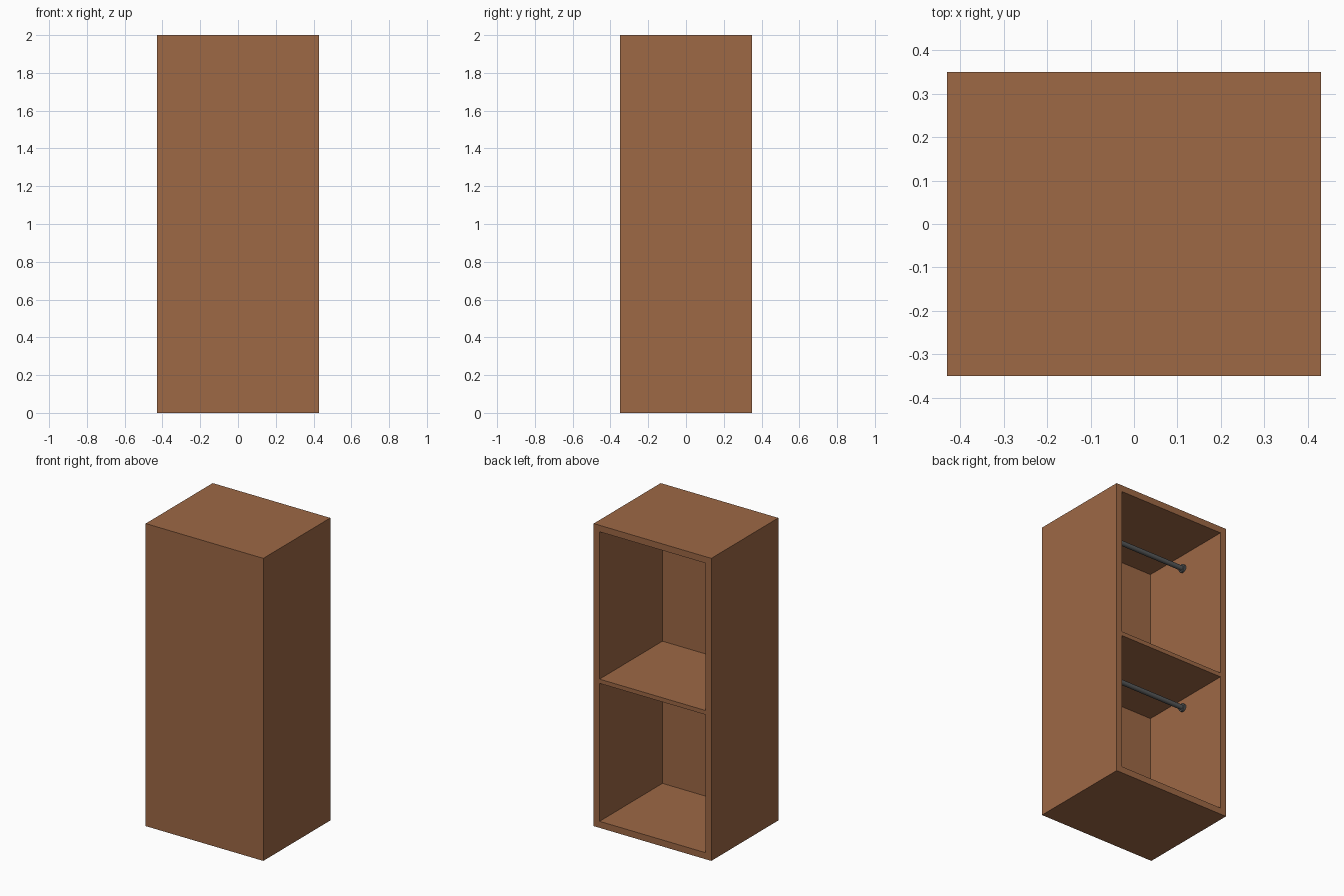
import bpy, bmesh, math
from mathutils import Matrix, Vector

if "Cube" in bpy.data.objects:
    bpy.data.objects.remove(bpy.data.objects["Cube"])

W, D, H, T = 0.86, 0.70, 2.0, 0.043   # width, depth, height, board thickness


def material(name, rgb):
    m = bpy.data.materials.new(name)
    m.diffuse_color = (*rgb, 1)
    m.use_nodes = True
    m.node_tree.nodes["Principled BSDF"].inputs["Base Color"].default_value = m.diffuse_color
    return m


wood = material("brown_wood", (0.337, 0.138, 0.060))
metal = material("dark_grey_metal", (0.095, 0.10, 0.102))


def finish(name, bm, mat):
    bmesh.ops.recalc_face_normals(bm, faces=bm.faces)
    mesh = bpy.data.meshes.new(name)
    bm.to_mesh(mesh)
    bm.free()
    mesh.materials.append(mat)
    ob = bpy.data.objects.new(name, mesh)
    bpy.context.collection.objects.link(ob)
    return ob


def box(size, centre):
    bm = bmesh.new()
    bmesh.ops.create_cube(bm, size=1, matrix=Matrix.Translation(centre) @ Matrix.Diagonal((*size, 1)))
    return bm


# Cabinet shell: a box hollowed out from its open +y side
bm = box((W, D, H), (0, 0, H / 2))
bm.normal_update()
opening = max(bm.faces, key=lambda f: f.calc_center_median().y)
bmesh.ops.inset_region(bm, faces=[opening], thickness=T, use_even_offset=True)
pushed = bmesh.ops.extrude_face_region(bm, geom=[opening])["geom"]
bmesh.ops.translate(bm, vec=(0, T - D, 0), verts=[v for v in pushed if isinstance(v, bmesh.types.BMVert)])
if opening.is_valid:
    bmesh.ops.delete(bm, geom=[opening], context="FACES_ONLY")
finish("cabinet_shell", bm, wood)

# Middle shelf, flush with the open side
finish("middle_shelf", box((W - 2 * T, D - T, 0.028), (0, T / 2, 0.969)), wood)


def cylinder(bm, radius, length, x, z):
    bmesh.ops.create_cone(bm, cap_ends=True, segments=24, radius1=radius, radius2=radius, depth=length,
                          matrix=Matrix.Translation((x, 0, z)) @ Matrix.Rotation(math.pi / 2, 4, "Y"))


# Hanging rails with a round flange at each wall
inner = W / 2 - T
for name, z in (("upper_rail", 1.861), ("lower_rail", 0.893)):
    bm = bmesh.new()
    cylinder(bm, 0.016, 2 * inner, 0, z)
    for side in (-1, 1):
        cylinder(bm, 0.026, 0.015, side * (inner - 0.0075), z)
    ob = finish(name, bm, metal)
    bpy.ops.object.select_all(action="DESELECT")
    ob.select_set(True)
    bpy.context.view_layer.objects.active = ob
    bpy.ops.object.shade_smooth_by_angle(angle=math.radians(35))
